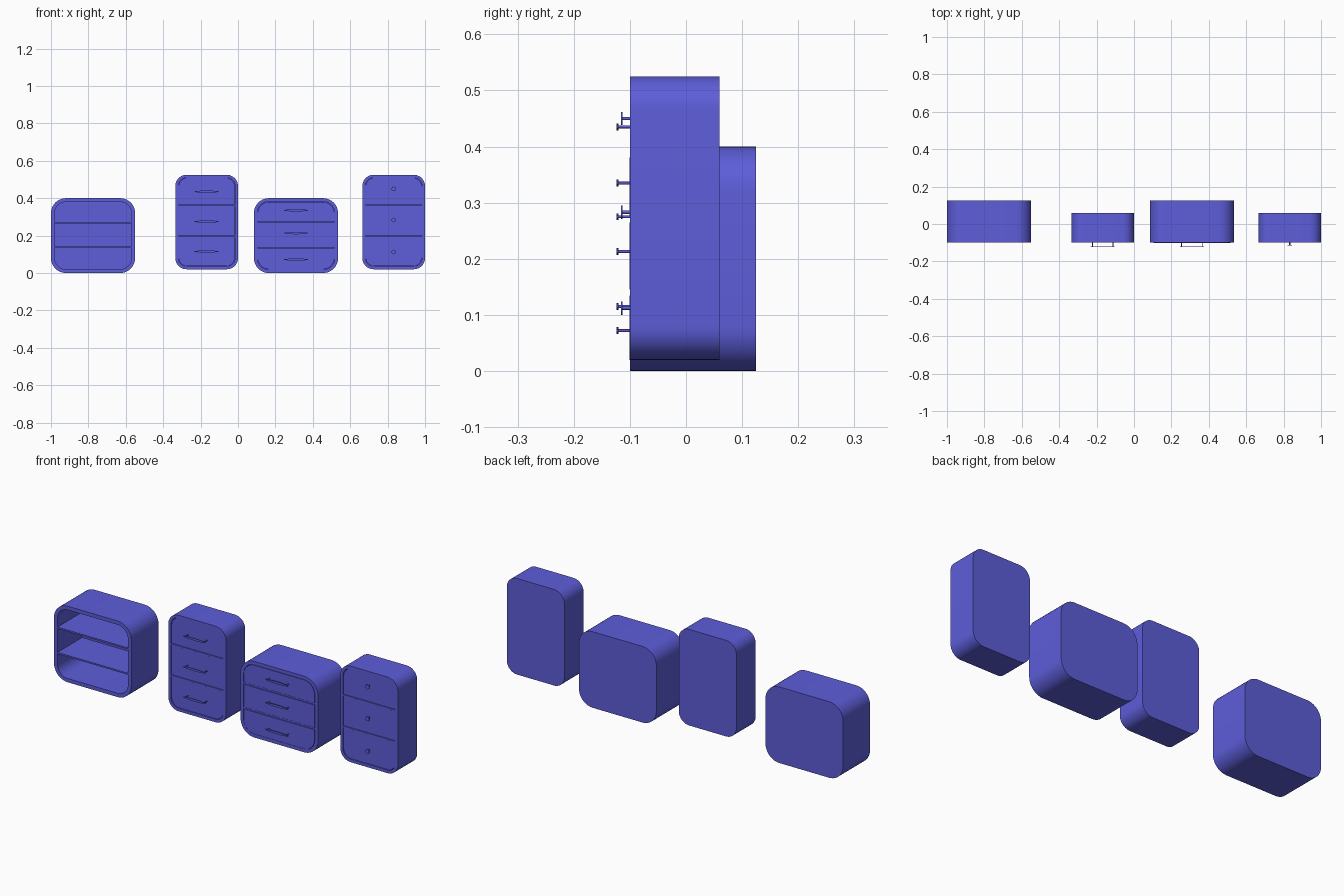
import bpy, bmesh
from math import sin, cos, pi

if "Cube" in bpy.data.objects:
    bpy.data.objects.remove(bpy.data.objects["Cube"])

blue = bpy.data.materials.new("blue_paint")
blue.diffuse_color = (0.11, 0.11, 0.70, 1)
blue.use_nodes = True
blue.node_tree.nodes["Principled BSDF"].inputs["Base Color"].default_value = blue.diffuse_color


def finish(bm, name):
    bmesh.ops.recalc_face_normals(bm, faces=bm.faces)
    mesh = bpy.data.meshes.new(name)
    bm.to_mesh(mesh)
    bm.free()
    ob = bpy.data.objects.new(name, mesh)
    bpy.context.collection.objects.link(ob)
    mesh.materials.append(blue)
    bpy.ops.object.select_all(action='DESELECT')
    ob.select_set(True)
    bpy.context.view_layer.objects.active = ob
    bpy.ops.object.shade_smooth_by_angle(angle=0.6)
    return ob


def outline(x0, x1, z0, z1, r_top, r_bot, n=10):
    # rectangle in the xz plane with separate top and bottom corner radii
    pts = []
    for i, (x, z, sx, sz, r) in enumerate([(x1, z1, -1, -1, r_top), (x0, z1, 1, -1, r_top),
                                           (x0, z0, 1, 1, r_bot), (x1, z0, -1, 1, r_bot)]):
        for k in range(n + 1 if r else 1):
            a = (i + k / n) * pi / 2
            px, pz = (x + sx * r + r * cos(a), z + sz * r + r * sin(a)) if r else (x, z)
            pts.append((px, pz))
    return pts


def ring(bm, pts, y):
    return [bm.verts.new((x, y, z)) for x, z in pts]


def bridge(bm, a, b):
    for i in range(len(a)):
        j = (i + 1) % len(a)
        bm.faces.new((a[i], a[j], b[j], b[i]))


def prism(name, pts, y0, y1):
    bm = bmesh.new()
    a, b = ring(bm, pts, y0), ring(bm, pts, y1)
    bridge(bm, a, b)
    bm.faces.new(a)
    bm.faces.new(b)
    return finish(bm, name)


def shell(name, x0, x1, z0, z1, back, r, t):
    # open-fronted rounded case
    bm = bmesh.new()
    outer = outline(x0, x1, z0, z1, r, r)
    inner = outline(x0 + t, x1 - t, z0 + t, z1 - t, r - t, r - t)
    rings = [ring(bm, outer, back), ring(bm, outer, FRONT),
             ring(bm, inner, FRONT), ring(bm, inner, back - t)]
    for a, b in zip(rings, rings[1:]):
        bridge(bm, a, b)
    bm.faces.new(rings[0])
    bm.faces.new(rings[3])
    return finish(bm, name)


def rod(name, x, z, y0, y1, r, n=12):
    pts = [(x + r * cos(2 * pi * i / n), z + r * sin(2 * pi * i / n)) for i in range(n)]
    return prism(name, pts, y0, y1)


def bar_handle(name, x, z):
    # lens-shaped grip on two posts
    n, half = 12, 0.064
    xs = [-half + 2 * half * i / n for i in range(n + 1)]
    h = [0.002 + 0.004 * (1 - (v / half) ** 2) for v in xs]
    pts = [(x + v, z - d) for v, d in zip(xs, h)]
    pts += [(x + v, z + d) for v, d in zip(xs[::-1], h[::-1])]
    prism(name + "_grip", pts, -0.124, -0.120)
    for s in (-1, 1):
        rod(name + "_post", x + s * 0.055, z, -0.121, -0.094, 0.0025)


def knob(name, x, z):
    rod(name + "_stem", x, z, -0.114, -0.094, 0.003)
    rod(name + "_disc", x, z, -0.116, -0.113, 0.012, 20)


FRONT = -0.10


def cabinet(name, x0, x1, z0, z1, back, r, t, cuts, pulls=(), pull=None, face=-0.097):
    shell(name + "_case", x0, x1, z0, z1, back, r, t)
    xi, xj, e, g = x0 + t, x1 - t, 0.004, 0.0015
    # shelves between the bays
    for c in cuts:
        prism(name + "_shelf", outline(xi - 0.002, xj + 0.002, c - e, c + e, 0, 0),
              FRONT + 0.0005, back - t + 0.002)
    # drawer fronts
    if pull:
        levels = [z0 + t - e] + list(cuts) + [z1 - t + e]
        for i in range(3):
            prism(name + "_drawer_front",
                  outline(xi + g, xj - g, levels[i] + e + g, levels[i + 1] - e - g,
                          (r - t) if i == 2 else 0, (r - t) if i == 0 else 0),
                  face, back - t - 0.005)
        for z in pulls:
            pull(name + "_pull", (x0 + x1) / 2, z)


# wide open shelf unit, tall bar-handle unit, wide bar-handle unit, tall knob unit
cabinet("open_shelf", -1.0, -0.55, 0.0, 0.40, 0.125, 0.08, 0.02, (0.137, 0.27))
cabinet("tall_bar_unit", -0.335, 0.0, 0.02, 0.525, 0.06, 0.06, 0.016, (0.195, 0.36),
        (0.115, 0.275, 0.435), bar_handle)
cabinet("wide_drawer_unit", 0.085, 0.535, 0.0, 0.40, 0.125, 0.08, 0.018, (0.14, 0.27),
        (0.072, 0.213, 0.335), bar_handle, face=-0.101)
cabinet("tall_knob_unit", 0.665, 1.0, 0.02, 0.525, 0.06, 0.06, 0.016, (0.195, 0.36),
        (0.112, 0.283, 0.45), knob)
